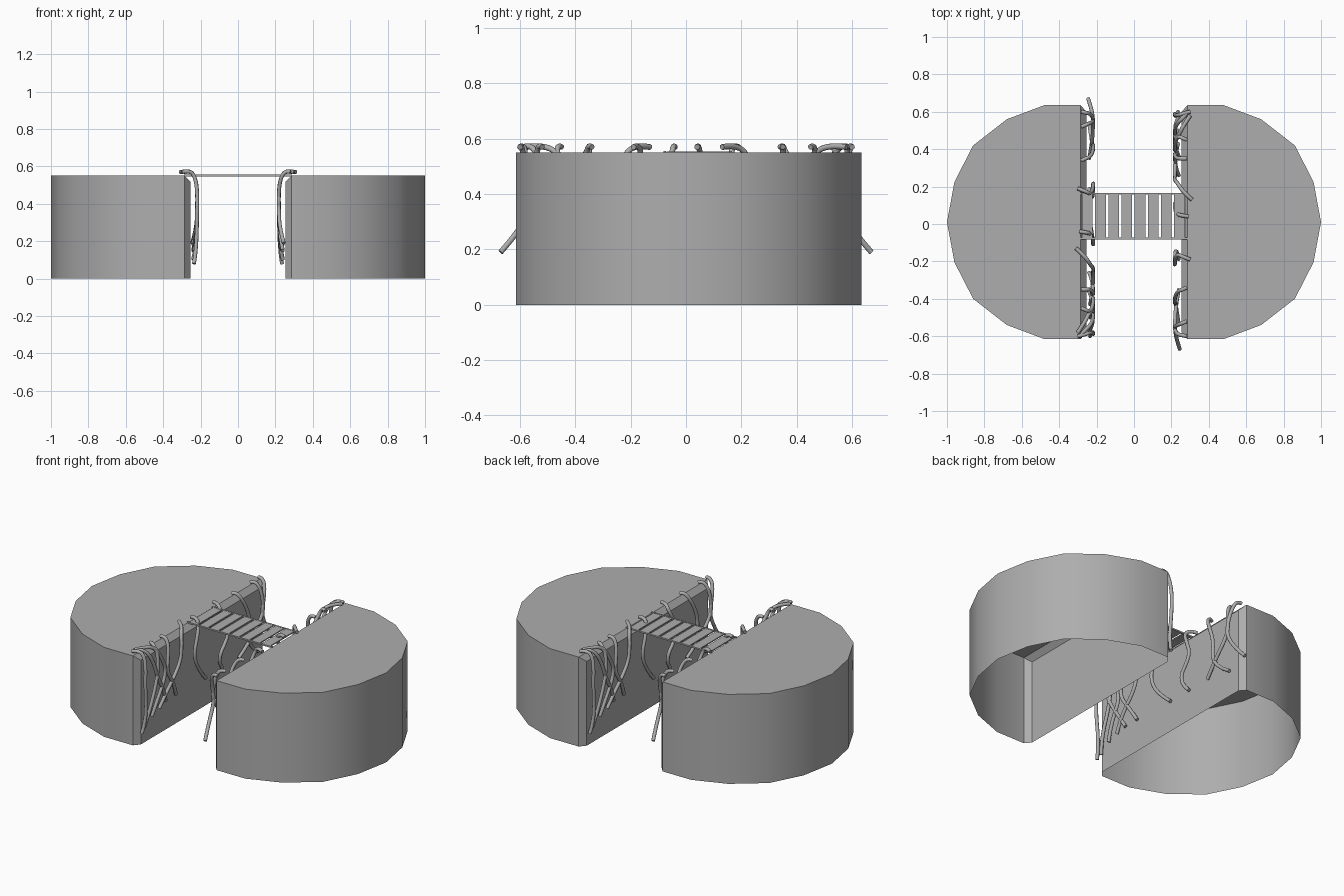
import bpy, bmesh

if "Cube" in bpy.data.objects:
    bpy.data.objects.remove(bpy.data.objects["Cube"])

H = 0.55

# Shared dark stone grey
GREY = bpy.data.materials.new("dark_grey")
GREY.diffuse_color = (0.42, 0.42, 0.42, 1)
GREY.use_nodes = True
GREY.node_tree.nodes["Principled BSDF"].inputs["Base Color"].default_value = GREY.diffuse_color


def mesh_object(name, bm):
    bmesh.ops.recalc_face_normals(bm, faces=bm.faces)
    me = bpy.data.meshes.new(name)
    bm.to_mesh(me)
    bm.free()
    me.materials.append(GREY)
    ob = bpy.data.objects.new(name, me)
    bpy.context.collection.objects.link(ob)
    return ob


def select_only(ob):
    bpy.ops.object.select_all(action='DESELECT')
    ob.select_set(True)
    bpy.context.view_layer.objects.active = ob


# Half-round cliff, open underneath, chamfered along the gorge side
def cliff(name, s):
    half = [(0.285, 0.625), (0.48, 0.625), (0.68, 0.55), (0.86, 0.41), (0.96, 0.215)]
    outline = [(x, y + 0.01) for x, y in half] + [(1.0, 0.01)]
    outline += [(x, 0.01 - y) for x, y in reversed(half)]
    bm = bmesh.new()
    low = [bm.verts.new((s * x, y, 0)) for x, y in outline]
    top = [bm.verts.new((s * x, y, H)) for x, y in outline]
    bm.faces.new(top)
    for i in range(len(outline) - 1):
        bm.faces.new((low[i], low[i + 1], top[i + 1], top[i]))
    b0, b1, f0, f1 = [bm.verts.new((s * 0.255, y, z))
                      for y in (0.60, -0.58) for z in (0, H - 0.032)]
    bm.faces.new((b0, f0, f1, b1))
    bm.faces.new((b1, f1, top[-1], top[0]))
    bm.faces.new((low[0], b0, b1, top[0]))
    bm.faces.new((low[-1], top[-1], f1, f0))
    select_only(mesh_object(name, bm))
    bpy.ops.object.shade_smooth_by_angle()


cliff("cliff_left", -1)
cliff("cliff_right", 1)


# Footbridge: boards laid across two thin side ropes
def box(name, c, size):
    bm = bmesh.new()
    bmesh.ops.create_cube(bm, size=1)
    for v in bm.verts:
        v.co = [c[i] + v.co[i] * size[i] for i in range(3)]
    return mesh_object(name, bm)


for i in range(8):
    box(f"bridge_board_{i + 1}", (-0.25 + i * 0.0705, 0.043, 0.551), (0.057, 0.228, 0.007))
for y, side in ((-0.077, "front"), (0.162, "back")):
    box(f"bridge_rope_{side}", (0, y, 0.551), (0.58, 0.01, 0.009))


# Hanging vines: start x and y, edge y, upper y, lower y, end x, end y, end z
VINES = [
    (-0.30, -0.60, -0.58, -0.59, -0.57, -0.235, -0.60, 0.08),
    (-0.30, -0.58, -0.46, -0.47, -0.55, -0.24, -0.57, 0.10),
    (-0.28, -0.59, -0.54, -0.47, -0.40, -0.24, -0.36, 0.19),
    (-0.28, -0.45, -0.47, -0.38, -0.47, -0.235, -0.50, 0.15),
    (-0.28, -0.35, -0.35, -0.38, -0.30, -0.24, -0.26, 0.19),
    (-0.31, -0.13, -0.22, -0.25, -0.38, -0.235, -0.43, 0.17),
    (-0.29, -0.04, -0.05, -0.12, -0.06, -0.24, 0.03, 0.18),
    (-0.30, 0.19, 0.16, 0.23, 0.11, -0.24, 0.19, 0.18),
    (-0.28, 0.34, 0.36, 0.43, 0.41, -0.24, 0.54, 0.15),
    (-0.28, 0.52, 0.54, 0.56, 0.44, -0.24, 0.35, 0.18),
    (-0.28, 0.60, 0.59, 0.54, 0.60, -0.245, 0.67, 0.19),
]


def vine(name, v, s):
    x0, y0, y1, y2, y3, x4, y4, z4 = v
    path = [(x0, y0, 0.570), (-0.26, (y0 + y1) / 2, 0.578), (-0.232, y1, 0.55),
            (-0.218, (y1 + y2) / 2, 0.48), (-0.218, y2, 0.38),
            (-0.222, y3, z4 + 0.08), (x4, y4, z4)]
    cu = bpy.data.curves.new(name, 'CURVE')
    cu.dimensions = '3D'
    cu.bevel_depth = 0.0105
    cu.bevel_resolution = 2
    cu.use_fill_caps = True
    cu.materials.append(GREY)
    sp = cu.splines.new('NURBS')
    sp.points.add(len(path) - 1)
    for p, (x, y, z) in zip(sp.points, path):
        p.co = (s * x, s * y, z, 1)
    sp.order_u = 3
    sp.use_endpoint_u = True
    sp.resolution_u = 4
    ob = bpy.data.objects.new(name, cu)
    bpy.context.collection.objects.link(ob)
    select_only(ob)
    bpy.ops.object.convert(target='MESH')
    bpy.ops.object.shade_smooth_by_angle(angle=1.1)


# The right wall carries the same vines turned half a circle
for side, s in (("left", 1), ("right", -1)):
    for i, v in enumerate(VINES):
        vine(f"vine_{side}_{i + 1}", v, s)
